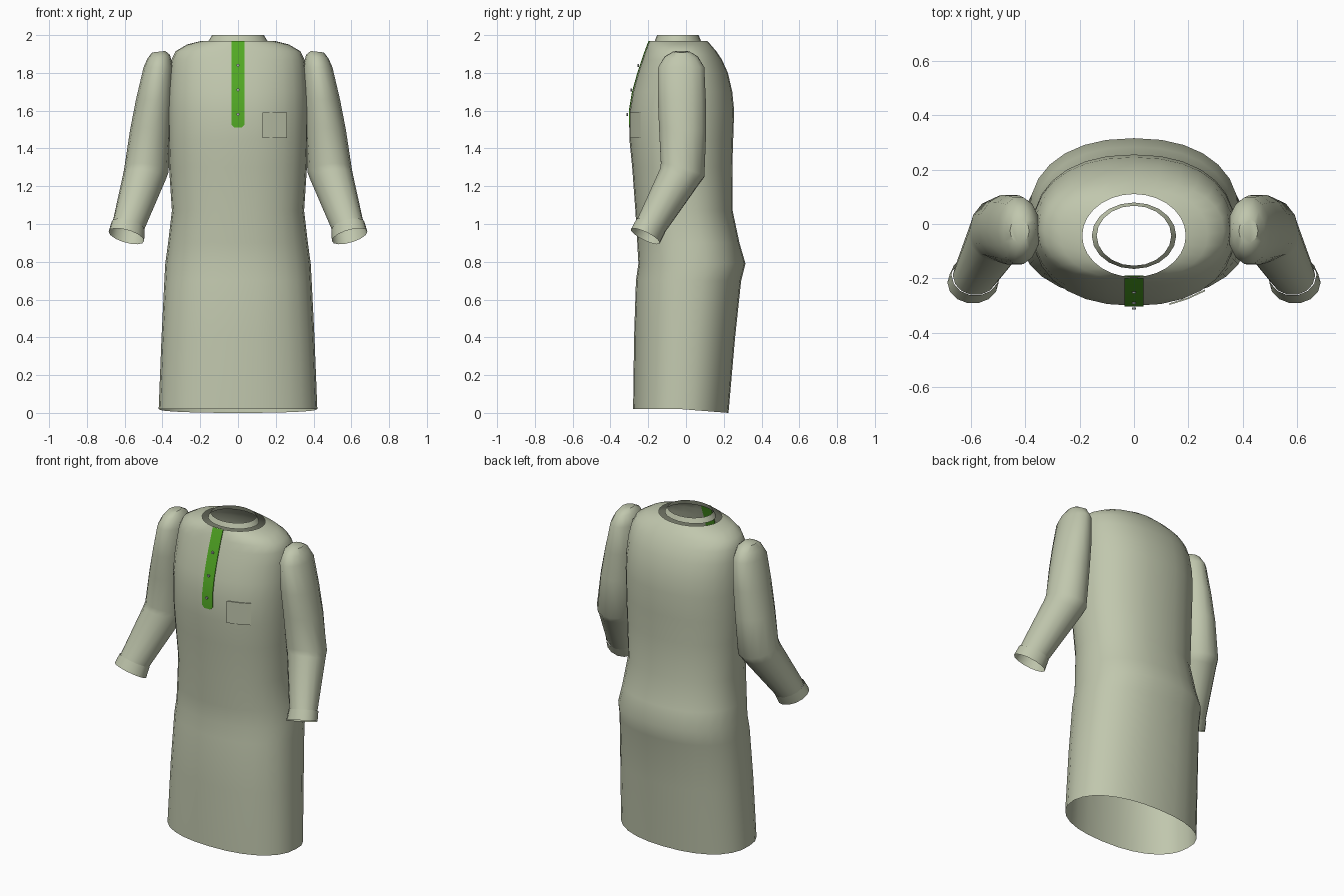
import bpy, bmesh, math
from mathutils import Vector

if "Cube" in bpy.data.objects:
    bpy.data.objects.remove(bpy.data.objects["Cube"])


def material(name, rgb):
    m = bpy.data.materials.new(name)
    m.diffuse_color = (*rgb, 1)
    m.use_nodes = True
    m.node_tree.nodes["Principled BSDF"].inputs["Base Color"].default_value = m.diffuse_color
    return m


CLOTH = material("sage cloth", (0.53, 0.57, 0.42))
GREEN = material("green placket", (0.085, 0.40, 0.018))
GREY = material("grey button", (0.42, 0.45, 0.42))


def make(name, verts, faces, mat, angle=40):
    me = bpy.data.meshes.new(name)
    me.from_pydata(verts, [], faces)
    bm = bmesh.new()
    bm.from_mesh(me)
    bmesh.ops.recalc_face_normals(bm, faces=bm.faces)
    bm.to_mesh(me)
    bm.free()
    me.materials.append(mat)
    ob = bpy.data.objects.new(name, me)
    bpy.context.collection.objects.link(ob)
    bpy.ops.object.select_all(action='DESELECT')
    ob.select_set(True)
    bpy.context.view_layer.objects.active = ob
    bpy.ops.object.shade_smooth_by_angle(angle=math.radians(angle))
    return ob


def loft(name, rings, mat, cap=False, angle=40):
    n = len(rings[0])
    verts = [p for r in rings for p in r]
    faces = [(k * n + i, k * n + (i + 1) % n, (k + 1) * n + (i + 1) % n, (k + 1) * n + i)
             for k in range(len(rings) - 1) for i in range(n)]
    if cap:
        faces.append(tuple(range(n)))
    return make(name, verts, faces, mat, angle)


def power(v, e):
    return math.copysign(abs(v) ** e, v)


# Robe body: height, half width, front y, back y
BODY = [(0.02, 0.42, -0.28, 0.225), (0.4, 0.405, -0.275, 0.26),
        (0.7, 0.39, -0.265, 0.292), (0.79, 0.385, -0.252, 0.315),
        (0.9, 0.37, -0.258, 0.283), (1.07, 0.35, -0.268, 0.247),
        (1.3, 0.365, -0.285, 0.245), (1.45, 0.37, -0.30, 0.25),
        (1.6, 0.372, -0.30, 0.255), (1.7, 0.37, -0.283, 0.245),
        (1.8, 0.362, -0.255, 0.222), (1.87, 0.352, -0.232, 0.19),
        (1.915, 0.33, -0.216, 0.16), (1.95, 0.27, -0.203, 0.13),
        (1.97, 0.19, -0.195, 0.11)]
N = 28
rings = []
for k, (z, w, f, b) in enumerate(BODY):
    e = 2 / (2.0 if k == len(BODY) - 1 else 2.25)
    ring = []
    for i in range(N):
        a = 2 * math.pi * i / N
        c, s = power(math.cos(a), e), power(math.sin(a), e)
        drop = -0.02 * max(s, 0) if k == 0 else 0      # hem dips at the back
        ring.append((w * c, (f + b) / 2 + (b - f) / 2 * s, z + drop))
    rings.append(ring)
loft("robe_body", rings, CLOTH, angle=60)

# Collar band, standing free in the neck opening
loft("collar", [[(rx * math.cos(t), -0.043 + ry * math.sin(t), z)
                 for t in (2 * math.pi * i / 20 for i in range(20))]
                for z, rx, ry in ((1.97, 0.155, 0.122), (2.0, 0.137, 0.11))], CLOTH)


def front_y(z):
    for (z0, _, f0, _), (z1, _, f1, _) in zip(BODY, BODY[1:]):
        if z0 <= z <= z1:
            return f0 + (f1 - f0) * (z - z0) / (z1 - z0)


# Placket strip down the chest, showing on both sides of the cloth
rows = [(1.51, 0.02), (1.525, 0.035)] + [(r[0], 0.035) for r in BODY if r[0] >= 1.6]
loft("placket", [[(-w, front_y(z) - 0.003, z), (w, front_y(z) - 0.003, z),
                  (w, front_y(z) + 0.006, z), (-w, front_y(z) + 0.006, z)]
                 for z, w in rows], GREEN, cap=True)

# Buttons
for i, z in enumerate((1.58, 1.71, 1.84)):
    bpy.ops.mesh.primitive_cylinder_add(vertices=10, radius=0.008, depth=0.008,
                                        location=(0, front_y(z) - 0.01, z),
                                        rotation=(math.pi / 2, 0, 0))
    bpy.context.object.name = f"button_{i + 1}"
    bpy.context.object.data.materials.append(GREY)

# Chest pocket plate
out = [(0.13, -0.297), (0.195, -0.277), (0.26, -0.247)]
loft("chest_pocket", [[(x, y, 1.455), (x, y, 1.59), (x, y + 0.006, 1.59), (x, y + 0.006, 1.455)]
                      for x, y in out], CLOTH, cap=True)

# Sleeve rings: centre, sideways half axis (x, z), depth half axis (y, z)
SLEEVE = [((0.42, -0.025, 1.912), (0.035, -0.004), (0.045, 0)),
          ((0.42, -0.025, 1.885), (0.06, -0.01), (0.09, 0)),
          ((0.422, -0.025, 1.83), (0.078, 0), (0.125, 0)),
          ((0.442, -0.022, 1.66), (0.098, 0), (0.13, 0)),
          ((0.463, -0.018, 1.5), (0.108, 0), (0.128, -0.01)),
          ((0.485, -0.018, 1.285), (0.117, 0.012), (0.118, -0.035)),
          ((0.495, -0.035, 1.25), (0.113, 0.014), (0.105, -0.04)),
          ((0.582, -0.188, 0.985), (0.083, 0.02), (0.073, -0.034))]
CUFF = [((0.582, -0.186, 0.99), (0.088, 0.02), (0.077, -0.035)),
        ((0.591, -0.215, 0.935), (0.094, 0.024), (0.077, -0.035))]


def tube(table, side, n=14):
    res = []
    for c, u, v in table:
        res.append([])
        for i in range(n):
            a = 2 * math.pi * i / n
            p = Vector(c) + Vector((u[0], 0, u[1])) * math.cos(a) \
                + Vector((0, v[0], v[1])) * math.sin(a)
            res[-1].append((p.x * side, p.y, p.z))
    return res


for label, side in (("left", 1), ("right", -1)):
    loft(label + "_sleeve", tube(SLEEVE, side), CLOTH, cap=True)
    loft(label + "_cuff", tube(CUFF, side), CLOTH)
